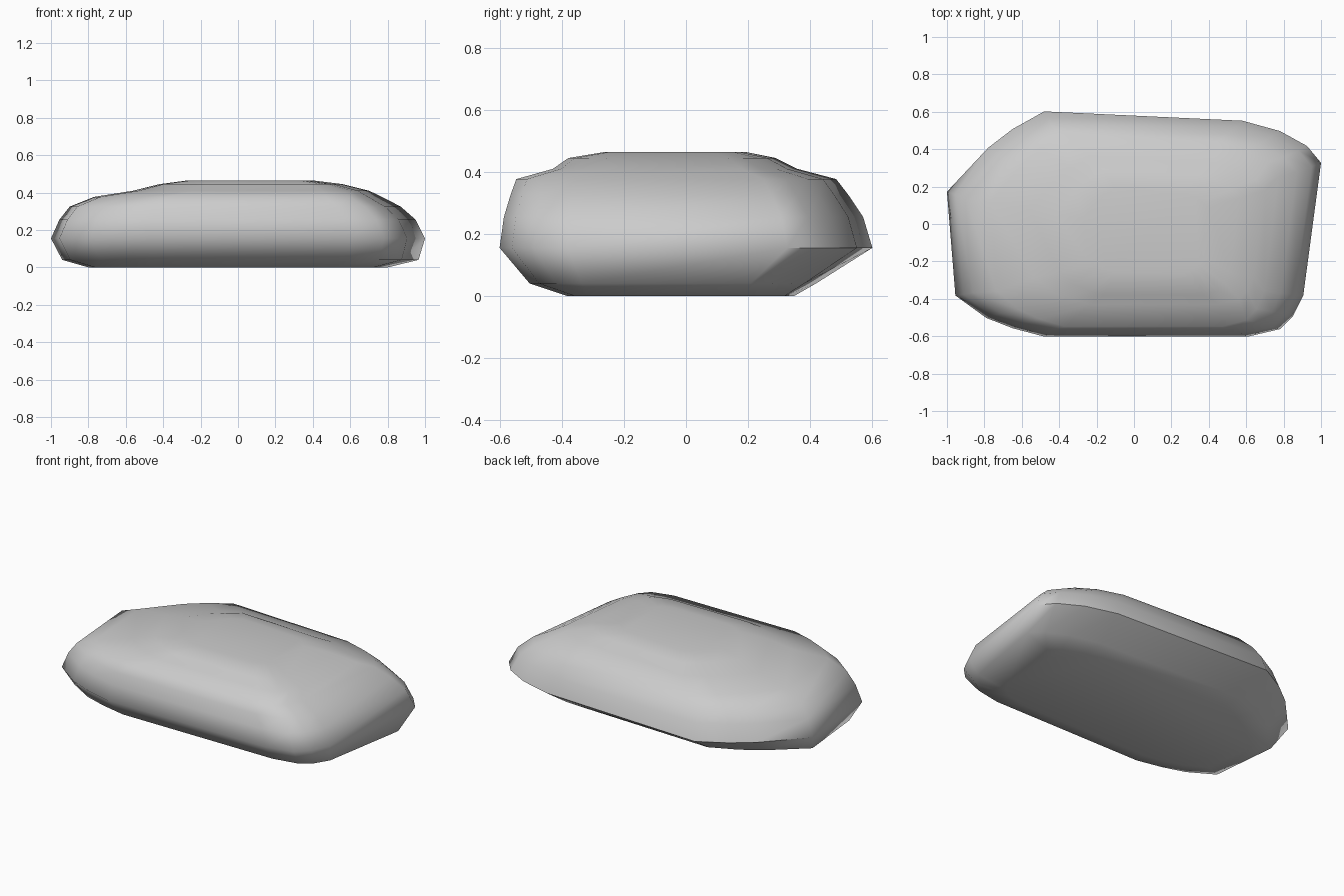
import bpy, bmesh, math

if "Cube" in bpy.data.objects:
    bpy.data.objects.remove(bpy.data.objects["Cube"])

# Widest outline of the boulder, seen from above
outline = [(-0.48, -0.60), (0.61, -0.60), (0.78, -0.56), (0.85, -0.49),
           (0.905, -0.38), (1.0, 0.33), (0.925, 0.42), (0.78, 0.50),
           (0.58, 0.555), (-0.48, 0.605), (-0.65, 0.51), (-0.78, 0.41),
           (-1.0, 0.175), (-0.955, -0.38), (-0.79, -0.50), (-0.65, -0.555)]

# Levels: z, left, right, front, back extents
levels = [(0.0, -0.80, 0.80, -0.385, 0.35),
          (0.04, -0.94, 0.965, -0.505, 0.42),
          (0.155, -1.0, 1.0, -0.602, 0.602),
          (0.255, -0.955, 0.95, -0.588, 0.572),
          (0.325, -0.90, 0.87, -0.567, 0.525),
          (0.377, -0.77, 0.77, -0.548, 0.485),
          (0.41, -0.56, 0.70, -0.43, 0.36),
          (0.445, -0.42, 0.56, -0.38, 0.29),
          (0.465, -0.27, 0.40, -0.26, 0.19)]

bm = bmesh.new()
rings = []
for z, left, right, front, back in levels:
    ring = []
    for x, y in outline:
        px = left + (x + 1) / 2 * (right - left)
        py = front + (y + 0.60) / 1.205 * (back - front)
        ring.append(bm.verts.new((px, py, z)))
    rings.append(ring)

# Sides and flat caps
n = len(outline)
for lower, upper in zip(rings, rings[1:]):
    for i in range(n):
        j = (i + 1) % n
        bm.faces.new((lower[i], lower[j], upper[j], upper[i]))
bm.faces.new(rings[0][::-1])
bm.faces.new(rings[-1])
bmesh.ops.recalc_face_normals(bm, faces=bm.faces)

mesh = bpy.data.meshes.new("boulder")
bm.to_mesh(mesh)
bm.free()
boulder = bpy.data.objects.new("boulder", mesh)
bpy.context.collection.objects.link(boulder)
bpy.context.view_layer.objects.active = boulder
boulder.select_set(True)
bpy.ops.object.shade_smooth_by_angle(angle=math.radians(60))
